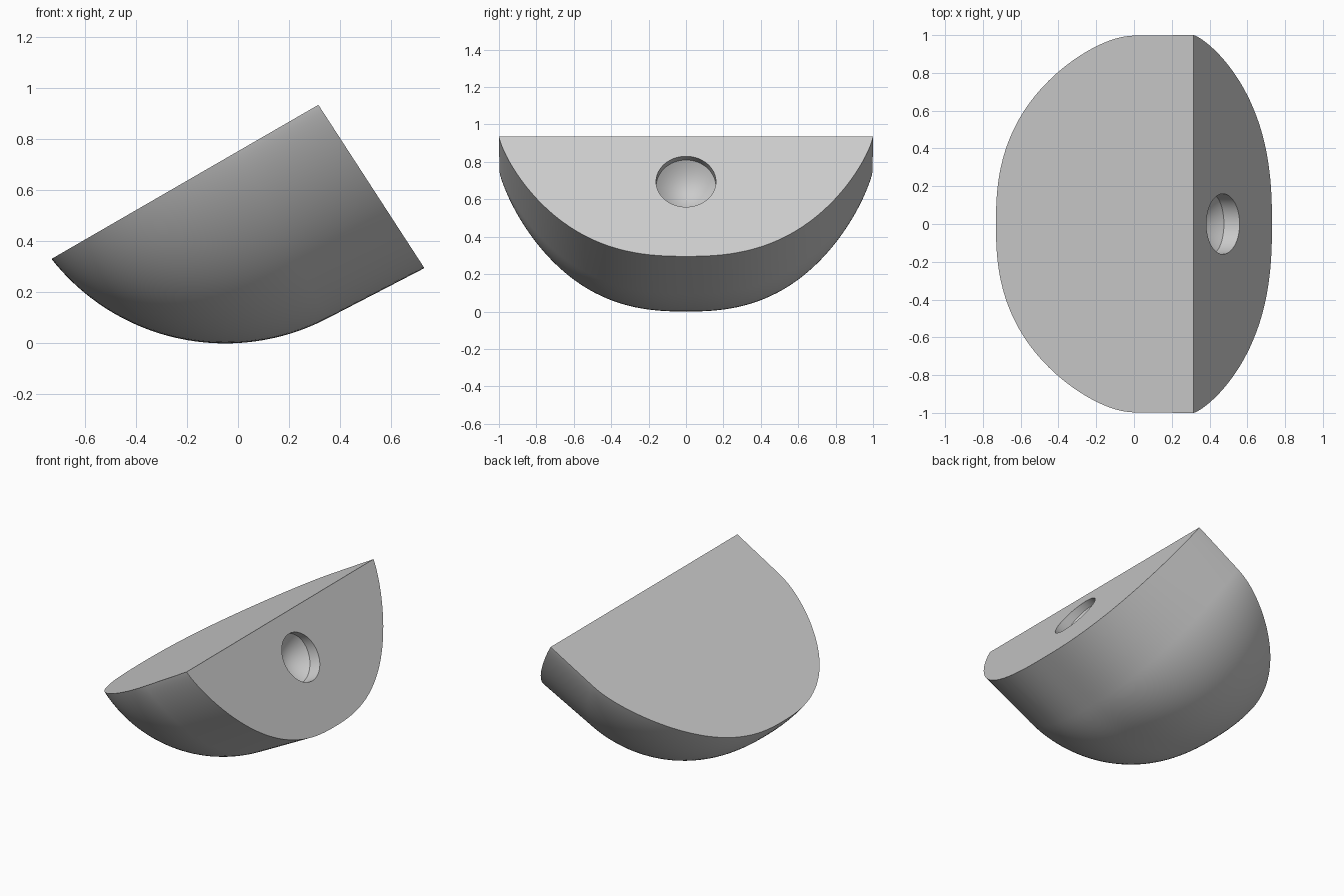
import bpy, bmesh, math
from mathutils import Vector

cube = bpy.data.objects.get("Cube")
if cube:
    bpy.data.objects.remove(cube, do_unlink=True)

SLOPE, TOP, FACE = (math.radians(a) for a in (27.4, 30, 33))
RADIUS, DEPTH = 0.866, 0.759
PIVOT = Vector((-0.05, 0, RADIUS))
CORNER = Vector((0.315, 0, 0.935))

grey = bpy.data.materials.new("plain grey")
grey.use_nodes = True
colour = (0.6, 0.6, 0.6, 1)
grey.diffuse_color = colour
grey.node_tree.nodes["Principled BSDF"].inputs["Base Color"].default_value = colour


def direction(angle):
    return Vector((math.cos(angle), 0, math.sin(angle)))


def loft(bm, rings):
    """Skin closed rings of points and cap both ends."""
    loops = [[bm.verts.new(p) for p in ring] for ring in rings]
    n = len(loops[0])
    for a, b in zip(loops, loops[1:]):
        for j in range(n):
            k = (j + 1) % n
            bm.faces.new((a[j], a[k], b[k], b[j]))
    bm.faces.new(loops[0])
    bm.faces.new(loops[-1])
    bmesh.ops.recalc_face_normals(bm, faces=bm.faces)


def finish(bm, name):
    mesh = bpy.data.meshes.new(name)
    bm.to_mesh(mesh)
    bm.free()
    mesh.materials.append(grey)
    obj = bpy.data.objects.new(name, mesh)
    bpy.context.collection.objects.link(obj)
    return obj


# Belly cross-section: sideways position and depth, closed above the top
section = [(1, -0.06)]
for i in range(81):
    y = math.cos(math.pi * i / 80)
    section.append((y, DEPTH * max(0, 1 - abs(y) ** 2.5) ** 0.78))
section.append((-1, -0.06))

# Body: the section runs straight, then turns about a pivot above the top
stations = [(PIVOT + direction(SLOPE) * 0.9, 0)]
stations += [(PIVOT, math.radians(2.5 * i)) for i in range(49)]
rings = []
for centre, turn in stations:
    out = direction(SLOPE - math.pi / 2 - turn)
    rings.append([centre + out * (RADIUS - DEPTH + d) + Vector((0, y, 0))
                  for y, d in section])
bm = bmesh.new()
loft(bm, rings)

# Slice off the slanted end face and the flat top
for normal in (direction(FACE), direction(TOP + math.pi / 2)):
    cut = bmesh.ops.bisect_plane(
        bm, geom=bm.verts[:] + bm.edges[:] + bm.faces[:], dist=1e-5,
        plane_co=CORNER, plane_no=normal, clear_outer=True)
    rim = [e for e in bm.edges if e.is_boundary]
    bmesh.ops.holes_fill(bm, edges=rim, sides=0)
bmesh.ops.recalc_face_normals(bm, faces=bm.faces)
body = finish(bm, "body")

# Round socket in the end face, with a short wall and a bowl-shaped floor
axis = direction(math.radians(25))
side = Vector((0, 1, 0))
up = axis.cross(side)
mouth = Vector((0.472, 0, 0.695))
outline = [(0.16, 0.3)]
for i in range(12):
    r = 1 - i / 12
    outline.append((0.16 * r, -0.07 - 0.08 * (1 - r * r)))
bm = bmesh.new()
loft(bm, [[mouth + axis * h + (side * math.cos(a) + up * math.sin(a)) * r
           for a in (math.tau * j / 64 for j in range(64))]
          for r, h in outline])
cutter = finish(bm, "socket_cutter")
cutter.hide_render = True

socket = body.modifiers.new("socket", 'BOOLEAN')
socket.operation = 'DIFFERENCE'
socket.solver = 'EXACT'
socket.object = cutter
bpy.ops.object.select_all(action='DESELECT')
body.select_set(True)
bpy.context.view_layer.objects.active = body
bpy.ops.object.modifier_apply(modifier=socket.name)
bpy.data.objects.remove(cutter, do_unlink=True)
bpy.ops.object.shade_smooth_by_angle(angle=math.radians(30))
